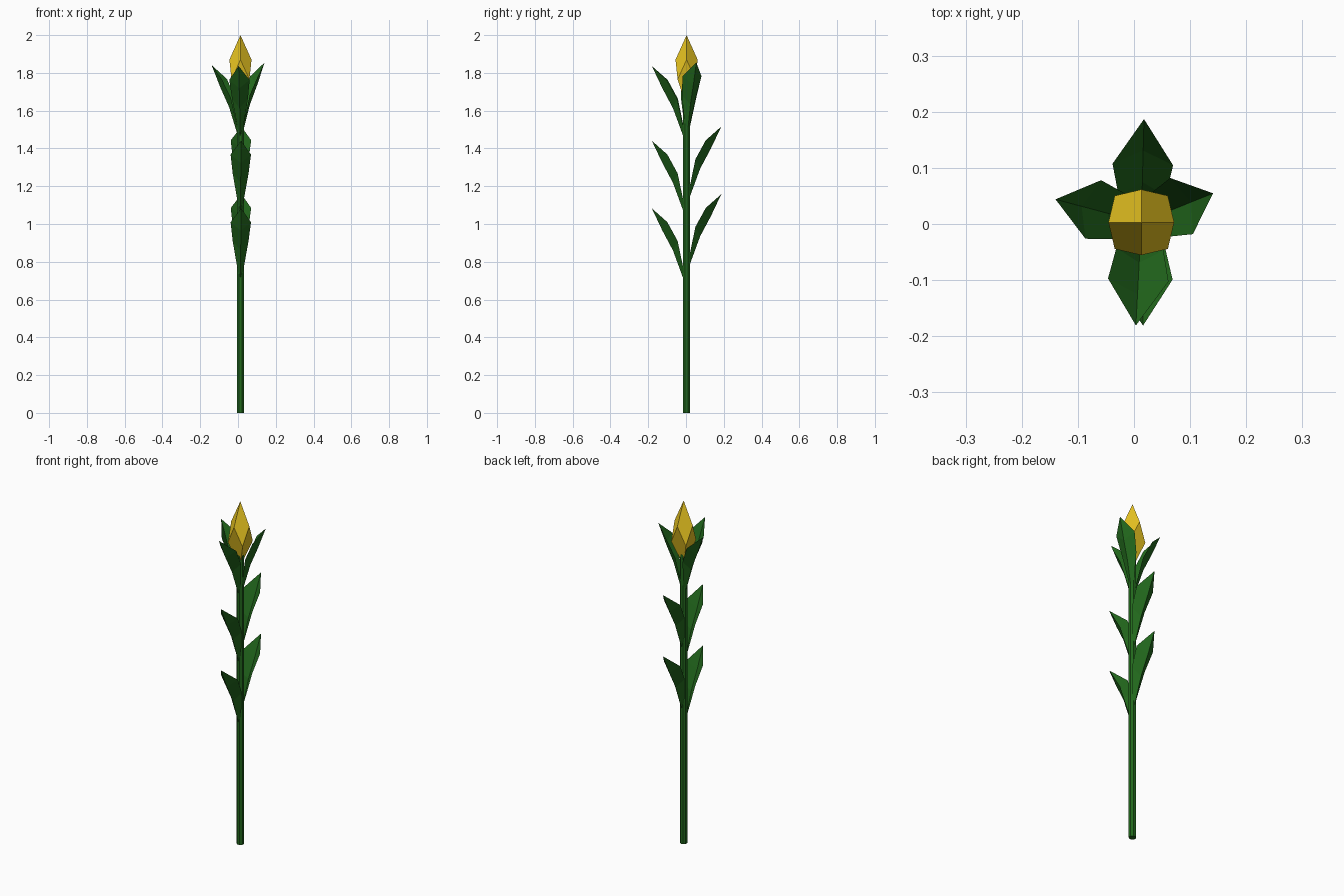
import bpy
from math import cos, sin, radians

if "Cube" in bpy.data.objects:
    bpy.data.objects.remove(bpy.data.objects["Cube"])

CX, CY = 0.013, 0.003  # stem axis


def material(name, rgb):
    m = bpy.data.materials.new(name)
    m.diffuse_color = (*rgb, 1)
    m.use_nodes = True
    m.node_tree.nodes["Principled BSDF"].inputs["Base Color"].default_value = m.diffuse_color
    return m


def mesh_object(name, verts, faces, mat):
    me = bpy.data.meshes.new(name)
    me.from_pydata(verts, [], faces)
    me.update()
    me.materials.append(mat)
    ob = bpy.data.objects.new(name, me)
    bpy.context.collection.objects.link(ob)
    return ob


green = material("leaf_green", (0.016, 0.14, 0.012))
yellow = material("corn_yellow", (0.8, 0.55, 0.015))

# Stem: plain octagonal rod
bpy.ops.mesh.primitive_cylinder_add(vertices=8, radius=0.0205, depth=1.69,
                                    location=(CX, CY, 0.845),
                                    rotation=(0, 0, radians(22.5)))
stem = bpy.context.object
stem.name = "stem"
stem.data.materials.append(green)

# Cob: eight kite faces, upper ring on the axes, lower ring on the diagonals
verts = [(CX, CY, 2.0), (CX, CY, 1.62)]
for i in range(8):
    a = radians(45 * i)
    r, z = (0.0585, 1.87) if i % 2 == 0 else (0.067, 1.765)
    verts.append((CX + r * cos(a), CY + r * sin(a), z))
faces = []
for i in range(0, 8, 2):
    a, b, c, d = (2 + (i + k) % 8 for k in range(4))
    faces += [(0, a, b, c), (1, d, c, b)]
mesh_object("cob", verts, faces, yellow)

# Leaf sections: midrib (out, up), edge (out, up), half width
SECTIONS = [((0.017, 0.0), (0.012, 0.03), 0.012),
            ((0.072, 0.15), (0.048, 0.20), 0.042),
            ((0.128, 0.255), (0.103, 0.30), 0.054)]
TIP = (0.184, 0.373)


def leaf(name, angle, z, spread=1.0):
    a = radians(angle)

    def place(out, side, up):
        out *= spread
        return (CX + out * cos(a) - side * sin(a),
                CY + out * sin(a) + side * cos(a), z + up)

    v, f = [], []
    for (mo, mu), (eo, eu), w in SECTIONS:
        v += [place(eo, w, eu), place(mo, 0, mu), place(eo, -w, eu)]
    v.append(place(TIP[0], 0, TIP[1]))
    for i in (0, 3):
        f += [(i, i + 1, i + 4, i + 3), (i + 1, i + 2, i + 5, i + 4)]
    f += [(6, 7, 9), (7, 8, 9)]
    mesh_object(name, v, f, green)


# Two opposite pairs up the stem
for n, z in (("lower", 0.71), ("middle", 1.068)):
    leaf(n + "_front_leaf", -89, z)
    leaf(n + "_back_leaf", 88.5, z + 0.075)

# Husk leaves around the cob
leaf("husk_front_leaf", -93, 1.463)
leaf("husk_left_leaf", 165, 1.468, 0.86)
leaf("husk_right_leaf", 22, 1.482, 0.75)
